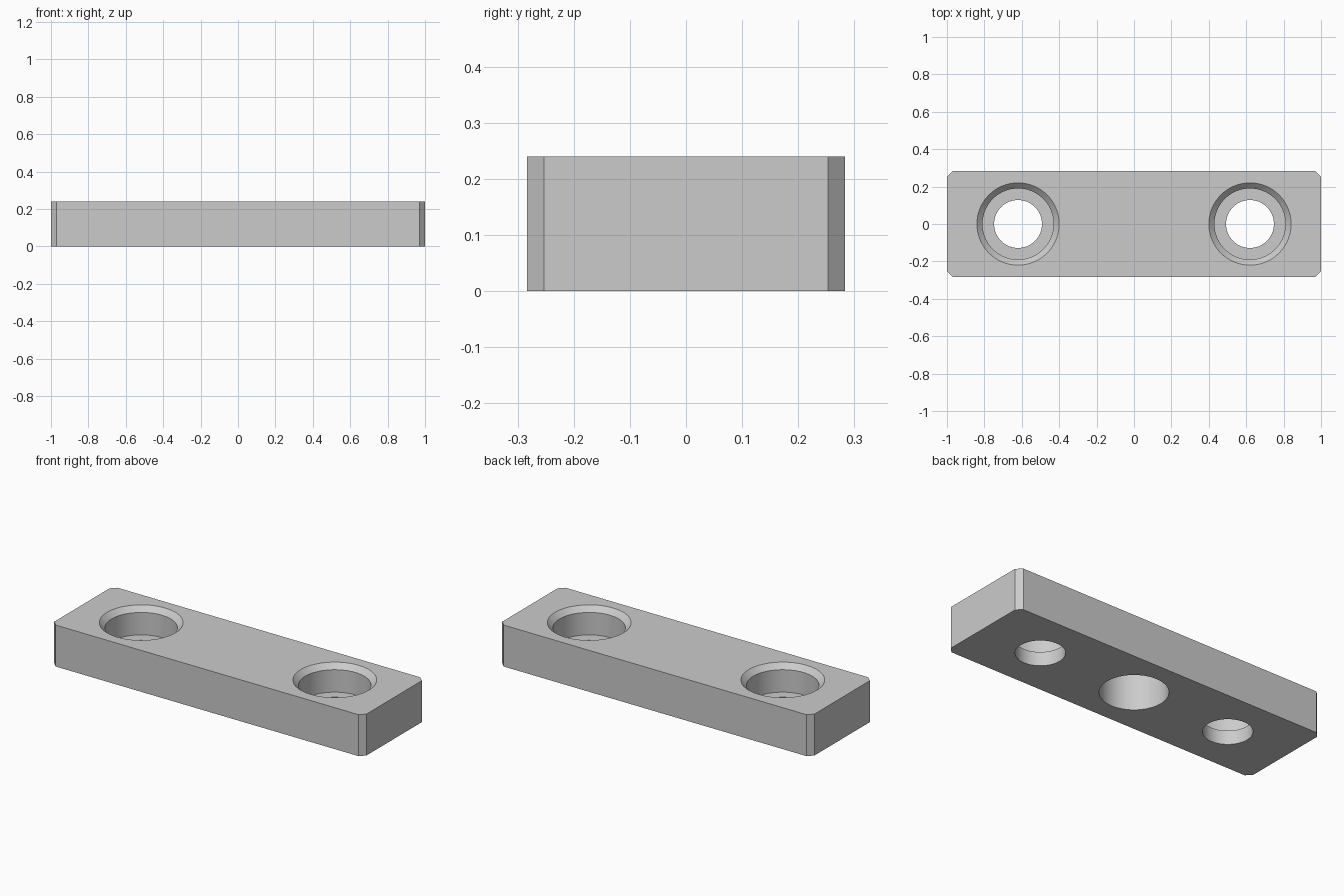
import bpy, bmesh, math
from mathutils import Vector

if "Cube" in bpy.data.objects:
    bpy.data.objects.remove(bpy.data.objects["Cube"], do_unlink=True)

LENGTH, WIDTH, HEIGHT = 2.0, 0.566, 0.24
CHAMFER = 0.03
HOLE_X = 0.62

grey = bpy.data.materials.new("plain grey")
grey.use_nodes = True
grey.diffuse_color = (0.6, 0.6, 0.6, 1)
grey.node_tree.nodes["Principled BSDF"].inputs["Base Color"].default_value = (0.6, 0.6, 0.6, 1)


def add_object(name, bm):
    bmesh.ops.recalc_face_normals(bm, faces=bm.faces)
    mesh = bpy.data.meshes.new(name)
    bm.to_mesh(mesh)
    bm.free()
    mesh.materials.append(grey)
    obj = bpy.data.objects.new(name, mesh)
    bpy.context.collection.objects.link(obj)
    return obj


def turned_cutter(name, x, profile, steps=64):
    """Solid of revolution about a vertical axis, from (radius, height) points."""
    bm = bmesh.new()
    verts = [bm.verts.new((r, 0, z)) for r, z in profile]
    edges = [bm.edges.new(pair) for pair in zip(verts, verts[1:])]
    bmesh.ops.spin(bm, geom=verts + edges, cent=(0, 0, 0), axis=(0, 0, 1),
                   angle=math.tau, steps=steps)
    bmesh.ops.remove_doubles(bm, verts=bm.verts, dist=1e-5)
    bmesh.ops.translate(bm, verts=bm.verts, vec=Vector((x, 0, 0)))
    obj = add_object(name, bm)
    obj.hide_render = True
    return obj


# Block with chamfered upright corners
bm = bmesh.new()
bmesh.ops.create_cube(bm, size=1)
bmesh.ops.scale(bm, verts=bm.verts, vec=(LENGTH, WIDTH, HEIGHT))
bmesh.ops.translate(bm, verts=bm.verts, vec=(0, 0, HEIGHT / 2))
upright = [e for e in bm.edges if abs(e.verts[0].co.z - e.verts[1].co.z) > 0.1]
bmesh.ops.bevel(bm, geom=upright, offset=CHAMFER, segments=1, affect='EDGES')
block = add_object("mounting_block", bm)

# Counterbored screw holes with a chamfered rim, and a blind pocket underneath
screw_profile = [(0, -0.05), (0.128, -0.05), (0.128, 0.08), (0.19, 0.08),
                 (0.19, HEIGHT - CHAMFER), (0.25, HEIGHT + CHAMFER), (0, HEIGHT + CHAMFER)]
pocket_profile = [(0, -0.05), (0.177, -0.05), (0.177, 0.215), (0, 0.215)]
cutters = [turned_cutter("screw_hole_cutter", side * HOLE_X, screw_profile) for side in (-1, 1)]
cutters.append(turned_cutter("pocket_cutter", 0, pocket_profile))

bpy.ops.object.select_all(action='DESELECT')
bpy.context.view_layer.objects.active = block
block.select_set(True)
for cutter in cutters:
    mod = block.modifiers.new(cutter.name, 'BOOLEAN')
    mod.operation = 'DIFFERENCE'
    mod.solver = 'EXACT'
    mod.object = cutter
    bpy.ops.object.modifier_apply(modifier=mod.name)
    bpy.data.objects.remove(cutter, do_unlink=True)

# Smooth bores, crisp edges
bpy.ops.object.shade_smooth_by_angle(angle=math.radians(30))
